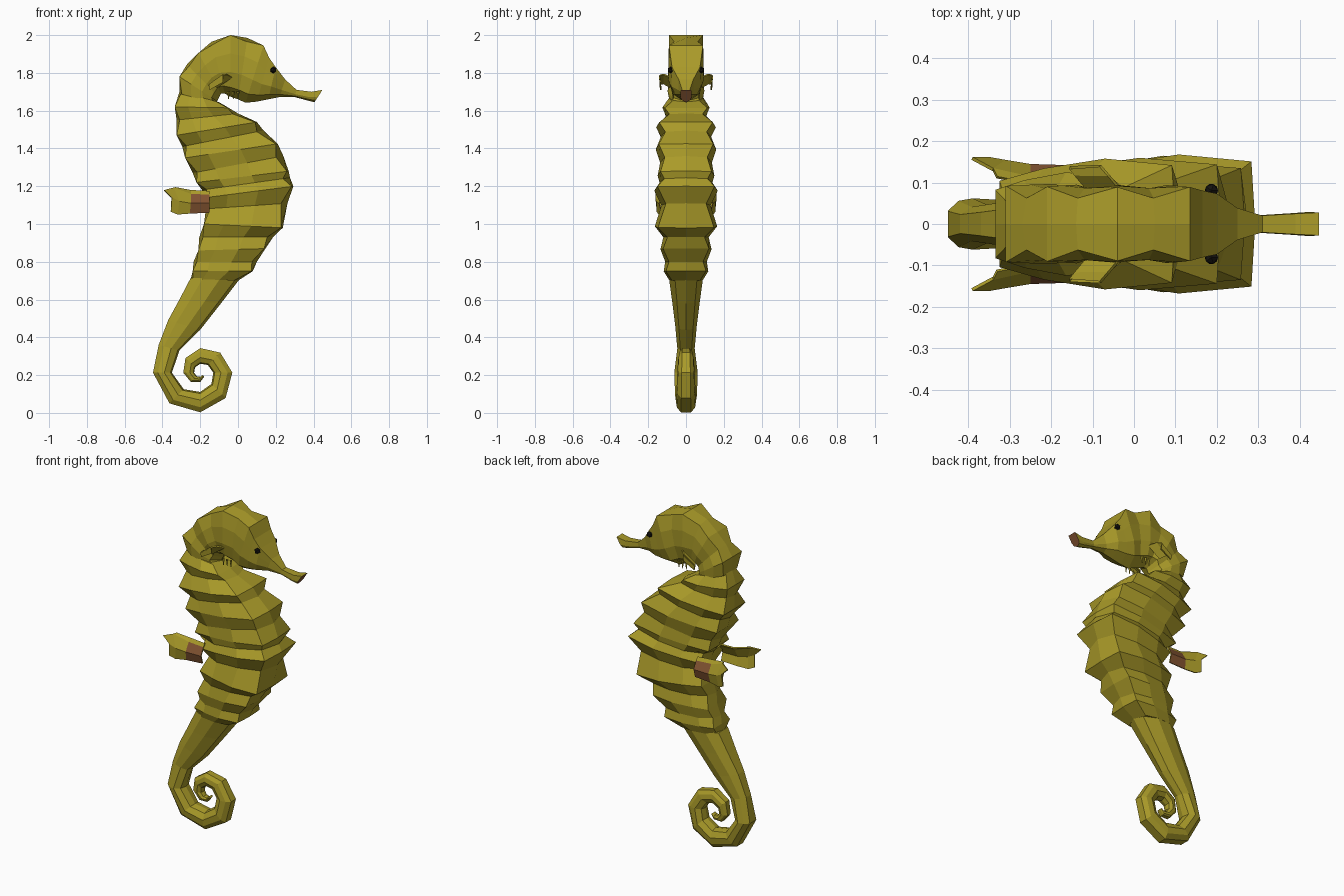
import bpy, bmesh, math
from mathutils import Vector


def material(name, rgb):
    m = bpy.data.materials.new(name)
    m.diffuse_color = (*rgb, 1)
    return m


OLIVE = material("olive skin", (0.40, 0.325, 0.022))
BROWN = material("red brown", (0.22, 0.085, 0.03))
BLACK = material("eye black", (0.008, 0.007, 0.005))


def finish(bm, name, mats, fix=True):
    if fix:
        bmesh.ops.recalc_face_normals(bm, faces=bm.faces)
    me = bpy.data.meshes.new(name)
    bm.to_mesh(me)
    bm.free()
    for m in mats:
        me.materials.append(m)
    ob = bpy.data.objects.new(name, me)
    bpy.context.collection.objects.link(ob)
    return ob


def mirror(ob):
    mod = ob.modifiers.new("mirror", 'MIRROR')
    mod.use_axis = (False, True, False)


def loft(name, stations, shape, start_mat=0):
    """Skin rings; a station is back x, z, belly x, z, half width.
    shape(i) gives (back-to-belly fraction, width fraction) of one side."""
    bm = bmesh.new()
    rings = []
    for i, (xa, za, xb, zb, w) in enumerate(stations):
        half = shape(i)
        outline = [(0, 0)] + half + [(1, 0)] + [(t, -y) for t, y in reversed(half)]
        rings.append([bm.verts.new((xa + (xb - xa) * t, y * w, za + (zb - za) * t))
                      for t, y in outline])
    n = len(rings[0])
    for a, b in zip(rings, rings[1:]):
        for i in range(n):
            j = (i + 1) % n
            bm.faces.new((a[i], a[j], b[j], b[i]))
    bm.faces.new(rings[0]).material_index = start_mat
    bm.faces.new(rings[-1])
    return finish(bm, name, [OLIVE, BROWN])


# head with snout, from the mouth back over the crown to the nape
head = [
    (0.447, 1.71, 0.405, 1.645, 0.03), (0.39, 1.70, 0.375, 1.652, 0.027),
    (0.31, 1.71, 0.30, 1.672, 0.022), (0.25, 1.765, 0.22, 1.672, 0.042),
    (0.20, 1.83, 0.16, 1.66, 0.08), (0.165, 1.88, 0.10, 1.648, 0.088),
    (0.135, 1.945, 0.04, 1.642, 0.097), (0.05, 1.985, 0.0, 1.66, 0.087),
    (-0.04, 2.0, -0.04, 1.675, 0.097), (-0.14, 1.965, -0.07, 1.69, 0.087),
    (-0.21, 1.905, -0.09, 1.69, 0.098), (-0.27, 1.845, -0.10, 1.67, 0.087),
    (-0.31, 1.78, -0.11, 1.65, 0.10), (-0.31, 1.69, -0.10, 1.635, 0.092),
]


def head_shape(i):
    if i > 5 and i % 2:
        return [(.06, .72), (.3, 1), (.6, .95), (.85, .72)]
    return [(0, .92), (.3, .95), (.6, .97), (.85, .72)]


loft("head", head, head_shape, 1)

# ringed trunk, alternating ridges and grooves
trunk = [
    (-0.31, 1.70, -0.10, 1.645, 0.09), (-0.335, 1.62, -0.05, 1.615, 0.125),
    (-0.325, 1.55, 0.0, 1.585, 0.107), (-0.325, 1.47, 0.10, 1.54, 0.158),
    (-0.295, 1.41, 0.135, 1.495, 0.133), (-0.28, 1.35, 0.21, 1.425, 0.16),
    (-0.24, 1.27, 0.24, 1.36, 0.137), (-0.22, 1.22, 0.268, 1.28, 0.15),
    (-0.19, 1.18, 0.275, 1.245, 0.14), (-0.17, 1.14, 0.293, 1.20, 0.168),
    (-0.17, 1.08, 0.262, 1.11, 0.13), (-0.18, 1.0, 0.237, 0.98, 0.165),
    (-0.205, 0.93, 0.185, 0.93, 0.12), (-0.21, 0.86, 0.145, 0.87, 0.135),
    (-0.235, 0.80, 0.10, 0.80, 0.11), (-0.24, 0.75, 0.078, 0.75, 0.118),
    (-0.25, 0.71, 0.0, 0.70, 0.09),
]


def trunk_shape(i):
    if i % 2:
        return [(0, .66), (.25, .85), (.6, 1), (.98, .9)]
    return [(.05, .5), (.25, .9), (.6, 1), (.92, .82)]


loft("trunk", trunk, trunk_shape)

# tail, ending in a shrinking spiral
tail = [
    (-0.25, 0.715, 0.01, 0.71, 0.09), (-0.31, 0.60, -0.09, 0.58, 0.073),
    (-0.37, 0.49, -0.20, 0.44, 0.057), (-0.42, 0.36, -0.31, 0.33, 0.046),
]
for s in range(12):
    k = s / 2
    a = math.pi + k * math.pi / 2
    outer, inner = 0.25 - 0.04 * k, 0.15 * 0.68 ** k
    c, d = math.cos(a), math.sin(a)
    tail.append((-0.2 + outer * c, 0.213 + outer * d,
                 -0.2 + inner * c, 0.213 + inner * d, 0.062 - 0.008 * k))
loft("tail", tail, lambda i: [(0, .5), (.25, .9), (.6, 1), (.92, .65)])


def sheet(name, rows, brown_rows=0):
    """Thin mirrored fin from rows of points; brown only on the outer side."""
    bm = bmesh.new()
    grid = [[bm.verts.new(p) for p in row] for row in rows]
    for r, (a, b) in enumerate(zip(grid, grid[1:])):
        for i in range(len(a) - 1):
            f = bm.faces.new((a[i], a[i + 1], b[i + 1], b[i]))
            f.material_index = 1 if r < brown_rows else 0
            f.normal_update()
            if f.normal.y < 0:
                f.normal_flip()
    ob = finish(bm, name, [OLIVE, BROWN, OLIVE, OLIVE], False)
    sol = ob.modifiers.new("thickness", 'SOLIDIFY')
    sol.thickness = 0.008
    sol.offset = -1
    sol.material_offset = 2
    sol.material_offset_rim = 2
    mirror(ob)


# forked back fins with brown roots
sheet("back_fins", [
    [(-0.15, .118, 1.155), (-0.15, .142, 1.11), (-0.15, .128, 1.06)],
    [(-0.25, .115, 1.16), (-0.25, .145, 1.11), (-0.255, .132, 1.055)],
    [(-0.34, .135, 1.193), (-0.31, .155, 1.12), (-0.32, .145, 1.05)],
    [(-0.39, .162, 1.18), (-0.35, .162, 1.14), (-0.355, .155, 1.065)],
], 1)

# narrow top edge of the back fins
sheet("back_fin_edges", [
    [(-0.15, .105, 1.175), (-0.15, .118, 1.155)],
    [(-0.25, .100, 1.18), (-0.25, .115, 1.16)],
    [(-0.33, .115, 1.195), (-0.34, .135, 1.193)],
])

# curled cheek fins
sheet("cheek_fins", [
    [(-0.03, .085, 1.775), (-0.11, .085, 1.72)],
    [(-0.06, .12, 1.79), (-0.14, .12, 1.74)],
    [(-0.08, .143, 1.785), (-0.155, .14, 1.735)],
    [(-0.08, .14, 1.75), (-0.15, .138, 1.71)],
])

# small spines beneath the jaw
bm = bmesh.new()
for x in (-0.05, -0.025, 0.0):
    geo = bmesh.ops.create_cone(bm, segments=4, radius1=0.002, radius2=0.008, depth=0.04)
    bmesh.ops.translate(bm, verts=geo['verts'], vec=Vector((x, 0.068, 1.682)))
mirror(finish(bm, "jaw_spines", [OLIVE]))

# eyes
bm = bmesh.new()
bmesh.ops.create_icosphere(bm, subdivisions=1, radius=0.018)
bmesh.ops.translate(bm, verts=bm.verts, vec=Vector((0.187, 0.081, 1.815)))
mirror(finish(bm, "eyes", [BLACK]))
